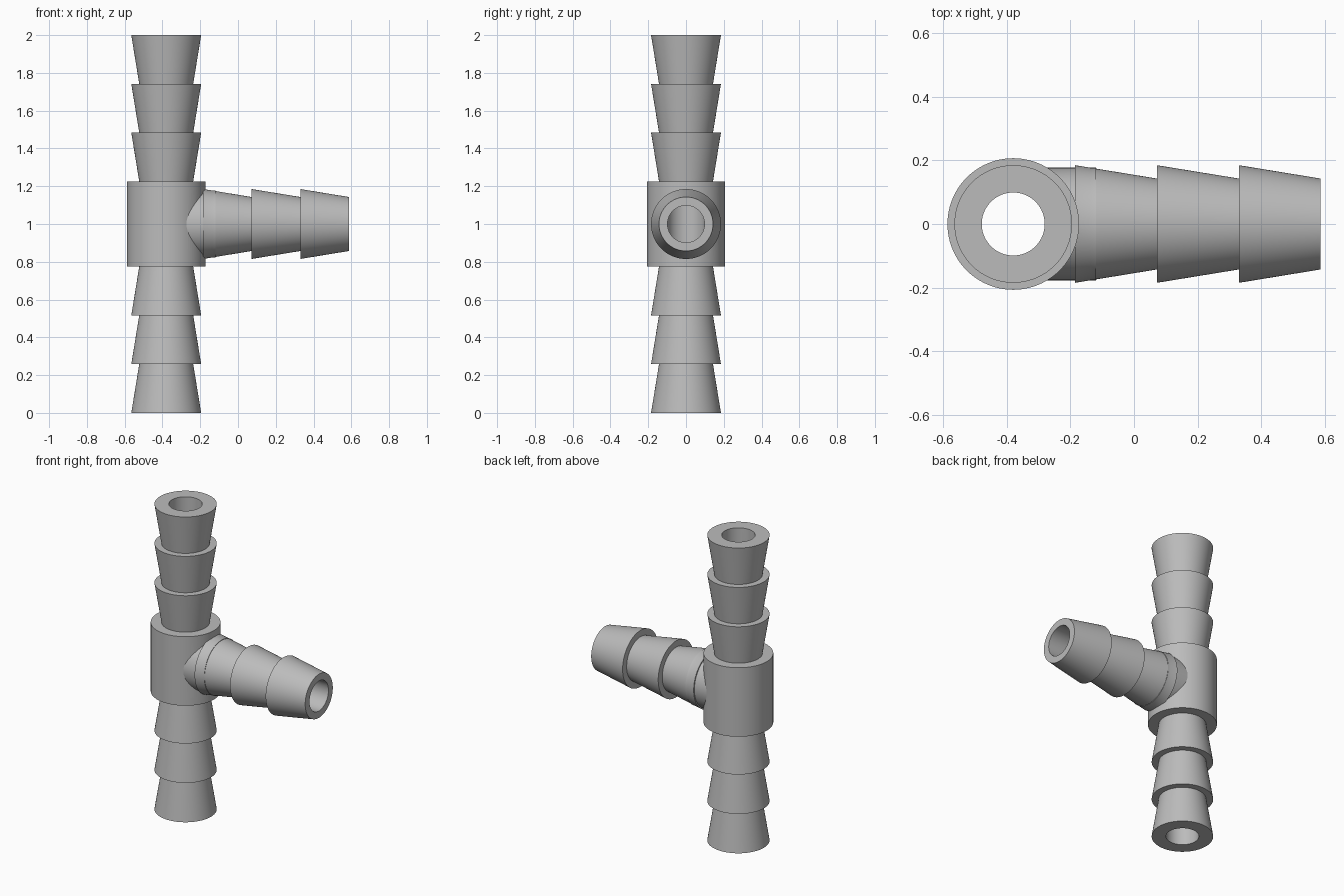
import bpy, bmesh, math
from mathutils import Matrix

if "Cube" in bpy.data.objects:
    bpy.data.objects.remove(bpy.data.objects["Cube"])

SEG = 96
AXIS_X = -0.38            # vertical run axis
WIDE, NARROW = 0.185, 0.143
BORE = 0.099

grey = bpy.data.materials.new("plain grey")
grey.diffuse_color = (0.5, 0.5, 0.5, 1)
grey.use_nodes = True
grey.node_tree.nodes["Principled BSDF"].inputs["Base Color"].default_value = grey.diffuse_color


def lathe(name, profile, matrix):
    """Closed solid of revolution about local z from (radius, height) points."""
    bm = bmesh.new()
    rings = []
    for r, h in profile:
        rings.append([bm.verts.new((r * math.cos(2 * math.pi * i / SEG),
                                    r * math.sin(2 * math.pi * i / SEG), h))
                      for i in range(SEG)])
    for a, b in zip(rings, rings[1:]):
        for i in range(SEG):
            j = (i + 1) % SEG
            bm.faces.new((a[i], a[j], b[j], b[i]))
    bm.faces.new(rings[0][::-1])
    bm.faces.new(rings[-1])
    bm.transform(matrix)
    bmesh.ops.recalc_face_normals(bm, faces=bm.faces)
    me = bpy.data.meshes.new(name)
    bm.to_mesh(me)
    bm.free()
    me.materials.append(grey)
    ob = bpy.data.objects.new(name, me)
    bpy.context.collection.objects.link(ob)
    return ob


def combine(target, tool, operation):
    """Apply a boolean and discard the tool object."""
    mod = target.modifiers.new("bool", 'BOOLEAN')
    mod.operation, mod.solver, mod.object = operation, 'EXACT', tool
    bpy.context.view_layer.objects.active = target
    bpy.ops.object.modifier_apply(modifier=mod.name)
    bpy.data.objects.remove(tool, do_unlink=True)


vertical = Matrix.Translation((AXIS_X, 0, 1))
sideways = Matrix.Translation((0, 0, 1)) @ Matrix.Rotation(math.pi / 2, 4, 'Y')

# vertical run: central collar with three flared barbs, mirrored up and down
half = [(0.207, 0.226)]
for k in range(3):
    half += [(NARROW, 0.226 + 0.258 * k), (WIDE, 0.226 + 0.258 * (k + 1))]
tee = lathe("tee_fitting", [(r, -h) for r, h in half[::-1]] + half, vertical)

# side branch: short neck and three barbs tapering outward
branch = [(0.177, AXIS_X), (0.177, -0.185), (WIDE, -0.185), (0.177, -0.136),
          (0.177, -0.12), (0.1744, -0.12), (NARROW, 0.072),
          (WIDE, 0.072), (NARROW, 0.33), (WIDE, 0.33), (NARROW, 0.587)]
combine(tee, lathe("side_branch", branch, sideways), 'UNION')

# through bore and branch bore
combine(tee, lathe("run_bore", [(BORE, -1.2), (BORE, 1.2)], vertical), 'DIFFERENCE')
combine(tee, lathe("branch_bore", [(BORE - 0.001, AXIS_X), (BORE - 0.001, 0.8)],
                   sideways), 'DIFFERENCE')

# smooth walls with crisp barb edges
bpy.ops.object.select_all(action='DESELECT')
tee.select_set(True)
bpy.context.view_layer.objects.active = tee
bpy.ops.object.shade_smooth_by_angle(angle=math.radians(25))
